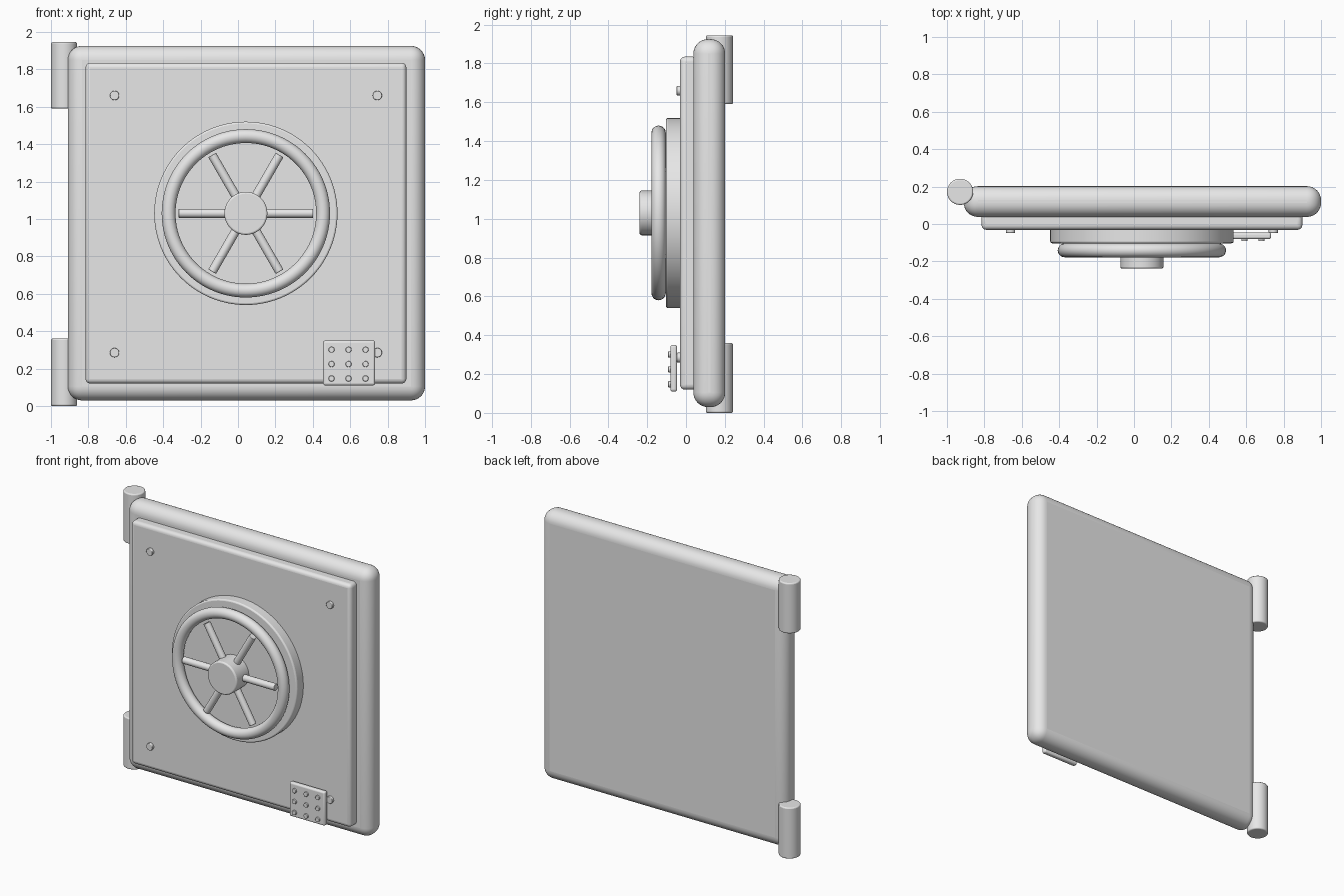
import bpy
import math
from mathutils import Vector

cube = bpy.data.objects.get("Cube")
if cube:
    bpy.data.objects.remove(cube, do_unlink=True)

steel = bpy.data.materials.new("grey_steel")
steel.use_nodes = True
GREY = (0.8, 0.8, 0.8, 1)
steel.diffuse_color = GREY
steel.node_tree.nodes["Principled BSDF"].inputs["Base Color"].default_value = GREY


def finish(name, bevel=0, segments=3):
    """Name the new part, round its edges and shade it."""
    ob = bpy.context.object
    ob.name = name
    ob.data.materials.append(steel)
    bpy.ops.object.transform_apply(location=False, rotation=True, scale=True)
    if bevel:
        mod = ob.modifiers.new("Rounded edges", "BEVEL")
        mod.width = bevel
        mod.segments = segments
        mod.limit_method = "ANGLE"
    bpy.ops.object.shade_smooth_by_angle(angle=math.radians(35))
    return ob


def box(name, low, high, bevel, segments=4):
    low, high = Vector(low), Vector(high)
    bpy.ops.mesh.primitive_cube_add(size=1, location=(low + high) / 2)
    bpy.context.object.scale = high - low
    return finish(name, bevel, segments)


def rod(name, start, end, radius, bevel=0, sides=32):
    start, end = Vector(start), Vector(end)
    axis = end - start
    bpy.ops.mesh.primitive_cylinder_add(
        vertices=sides, radius=radius, depth=axis.length,
        location=(start + end) / 2,
        rotation=axis.to_track_quat("Z", "Y").to_euler())
    return finish(name, bevel)


# Door slab and raised front panel
box("door_slab", (-0.91, 0.038, 0.03), (1, 0.202, 1.925), 0.075, 8)
box("front_panel", (-0.815, -0.031, 0.12), (0.9, 0.06, 1.835), 0.025)

# Hinge barrels on the right edge
for name, bottom, top in (("lower_hinge", 0, 0.36), ("upper_hinge", 1.59, 1.945)):
    rod(name, (-0.93, 0.172, bottom), (-0.93, 0.172, top), 0.07, 0.008)

# Panel rivets
for x in (-0.66, 0.745):
    for z in (0.285, 1.66):
        rod("rivet", (x, -0.02, z), (x, -0.048, z), 0.025, 0.004, 20)

# Round boss, handwheel rim, hub and spokes
CX, CZ = 0.042, 1.03
rod("wheel_boss", (CX, -0.02, CZ), (CX, -0.103, CZ), 0.49, 0.01, 96)
bpy.ops.mesh.primitive_torus_add(
    major_segments=96, minor_segments=20, major_radius=0.413, minor_radius=0.037,
    location=(CX, -0.141, CZ), rotation=(math.pi / 2, 0, 0))
finish("wheel_rim")
rod("wheel_hub", (CX, -0.09, CZ), (CX, -0.239, CZ), 0.115, 0.01, 48)
for i in range(6):
    a = i * math.pi / 3
    rod("wheel_spoke", (CX, -0.15, CZ),
        (CX + 0.36 * math.cos(a), -0.15, CZ + 0.36 * math.sin(a)), 0.024, 0.003, 20)

# Keypad with a grid of buttons
box("keypad", (0.455, -0.081, 0.11), (0.733, -0.046, 0.35), 0.012)
for col in range(3):
    for row in range(3):
        x, z = 0.5 + 0.091 * col, 0.147 + 0.077 * row
        rod("keypad_button", (x, -0.07, z), (x, -0.092, z), 0.016, 0.003, 16)
